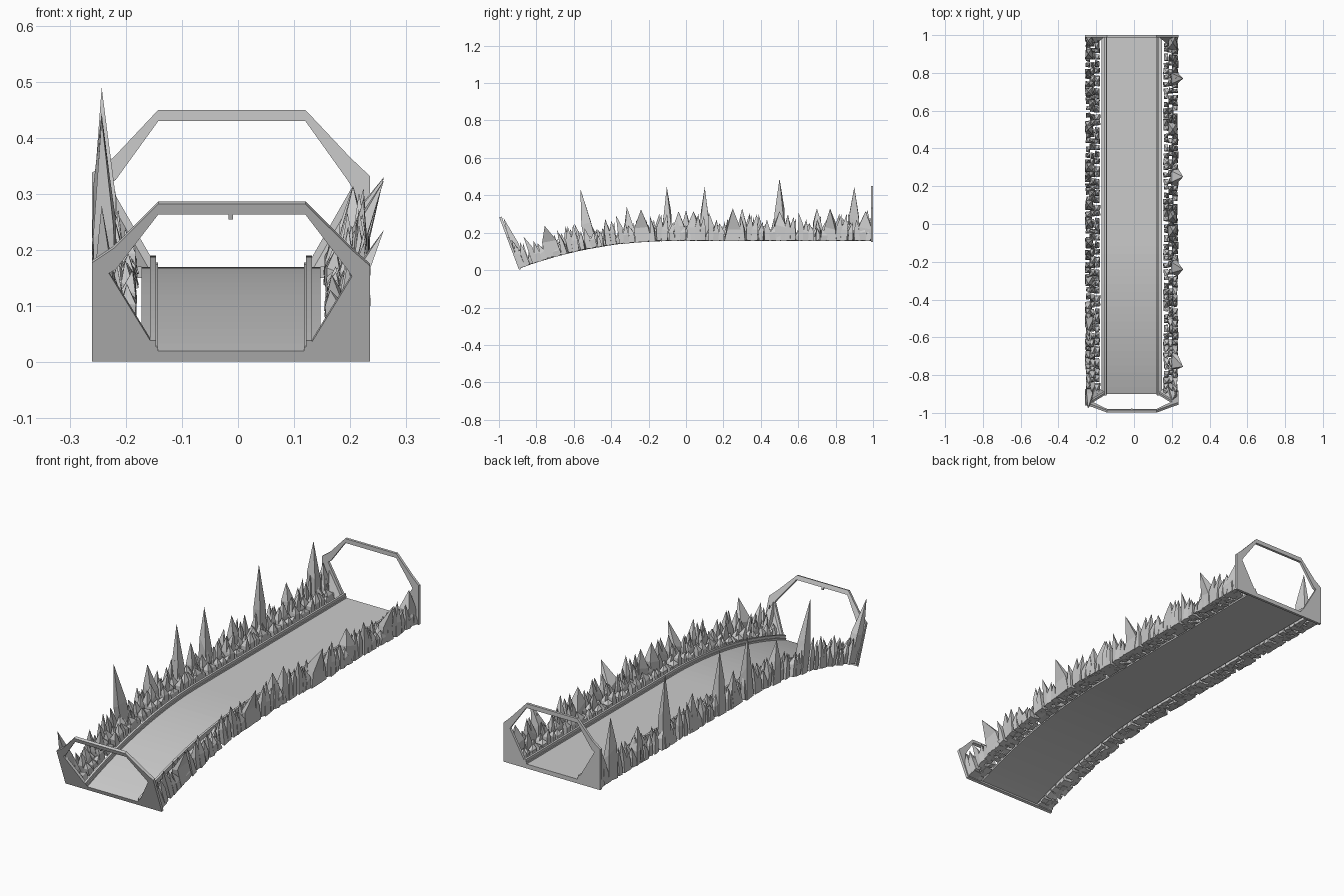
import bpy, bmesh, math, random
from mathutils import Vector

if "Cube" in bpy.data.objects:
    bpy.data.objects.remove(bpy.data.objects["Cube"])

R, BEND_Y, DECK_Z = 2.34, -0.076, 0.17   # ramp radius, where the bend starts, flat deck height
START, END = -0.918, 1.0                 # distance along the track
CX = -0.0125                             # centre line of the track


def track(x, s, h):
    """Point at sideways x, distance s along the track, height h above the deck."""
    if s >= BEND_Y:
        return Vector((x, s, DECK_Z + h))
    a = (BEND_Y - s) / R
    return Vector((x, BEND_Y - R * math.sin(a) - h * math.sin(a),
                   DECK_Z - R * (1 - math.cos(a)) + h * math.cos(a)))


def finish(name, bm):
    bmesh.ops.recalc_face_normals(bm, faces=bm.faces)
    me = bpy.data.meshes.new(name)
    bm.to_mesh(me)
    bm.free()
    ob = bpy.data.objects.new(name, me)
    bpy.context.collection.objects.link(ob)
    return ob


def sweep(bm, profile, s0, s1, steps):
    """Closed x/h profile carried along the track."""
    rings = []
    for i in range(steps + 1):
        s = s0 + (s1 - s0) * i / steps
        rings.append([bm.verts.new(track(x, s, h)) for x, h in profile])
    n = len(profile)
    for a, b in zip(rings, rings[1:]):
        for j in range(n):
            bm.faces.new((a[j], a[(j + 1) % n], b[(j + 1) % n], b[j]))
    bm.faces.new(rings[0])
    bm.faces.new(rings[-1])


def box(x0, x1, h0, h1):
    return [(x0, h0), (x1, h0), (x1, h1), (x0, h1)]


# Deck
bm = bmesh.new()
sweep(bm, box(-0.172, 0.147, -0.008, 0), START, END, 48)
finish("deck", bm)

# Kerb rails with a lower inner step
bm = bmesh.new()
for side in (-1, 1):
    rail = [(0.130, 0), (0.130, 0.008), (0.134, 0.008), (0.134, 0.02),
            (0.144, 0.02), (0.144, 0)]
    sweep(bm, [(CX + side * x, h) for x, h in rail], START, END, 48)
finish("kerb_rails", bm)

# Gate frames: outer and inner outlines bridged, then given thickness
outer = [(-0.26, -0.02), (0.235, -0.02), (0.235, 0.162), (0.2, 0.195),
         (0.12, 0.28), (-0.142, 0.28), (-0.222, 0.195), (-0.26, 0.168)]
inner = [(-0.145, 0), (0.122, 0), (0.203, 0.142), (0.195, 0.155),
         (0.12, 0.26), (-0.142, 0.26), (-0.218, 0.155), (-0.23, 0.148)]


def gate(name, s0, s1):
    bm = bmesh.new()
    rows = [[[bm.verts.new(track(x, s, h)) for x, h in loop] for loop in (outer, inner)]
            for s in (s0, s1)]
    (o0, i0), (o1, i1) = rows
    for j in range(8):
        k = (j + 1) % 8
        for a, b in ((o0, i0), (i0, i1), (i1, o1), (o1, o0)):
            bm.faces.new((a[j], a[k], b[k], b[j]))
    finish(name, bm)


gate("front_gate", START, START + 0.012)
gate("back_gate", END - 0.012, END)

# Triangular braces behind the front gate posts and in front of the back ones
bm = bmesh.new()
for s, d in ((START, 0.05), (END, -0.05)):
    for side in (-1, 1):
        pts = [track(CX + side * x, s + e, h) for x, h, e in
               ((0.245, 0, 0), (0.135, 0, 0), (0.19, 0, d), (0.218, 0.145, 0))]
        v = [bm.verts.new(p) for p in pts]
        for f in ((0, 1, 2), (0, 1, 3), (1, 2, 3), (2, 0, 3)):
            bm.faces.new([v[i] for i in f])
finish("gate_braces", bm)

# Small lamp under the front gate beam
bm = bmesh.new()
sweep(bm, box(CX - 0.004, CX + 0.004, 0.25, 0.262), START, START + 0.01, 1)
finish("gate_lamp", bm)


def rock(bm, rng, x, s, w, d, height, lean=(0, 0)):
    """Jagged four sided shard: rough base, rough shoulder, single tip."""
    lo, hi = (-0.26, -0.172) if x < 0 else (0.145, 0.236)
    rings = []
    for h, k in ((-0.012, 0.8), (height * 0.4, 0.72)):
        ring = []
        for sx, sy in ((-1, -1), (1, -1), (1, 1), (-1, 1)):
            px = x + sx * w * k * rng.uniform(0.7, 1.2)
            ps = s + sy * d * k * rng.uniform(0.7, 1.2)
            ring.append(bm.verts.new(track(min(max(px, lo), hi), min(max(ps, START + 0.005), END - 0.005),
                                           h * rng.uniform(0.7, 1.3))))
        rings.append(ring)
    tip = bm.verts.new(track(x + lean[0], min(s + lean[1], END - 0.003), height))
    a, b = rings
    bm.faces.new(a)
    for j in range(4):
        k = (j + 1) % 4
        bm.faces.new((a[j], a[k], b[k], b[j]))
        bm.faces.new((b[j], b[k], tip))


# Rock banks: the same module of shards repeated four times along each side
STEP = (END - START) / 4
for name, side in (("left_rocks", -1), ("right_rocks", 1)):
    bm = bmesh.new()
    for m in range(4):
        rng = random.Random(11 if side < 0 else 5)
        for i in range(14):
            for col, (off, top) in enumerate(((0.183, 0.055), (0.208, 0.085), (0.23, 0.115))):
                s = START + STEP * (m + (i + 0.5 + rng.uniform(-0.3, 0.3)) / 14)
                h = top * rng.uniform(0.45, 1.25)
                rock(bm, rng, CX + side * off, s, rng.uniform(0.013, 0.022),
                     rng.uniform(0.014, 0.026), h,
                     (rng.uniform(-0.008, 0.008), rng.uniform(-0.015, 0.015)))
    rng = random.Random(3)
    if side < 0:
        # Tall spires
        for s, h in ((-0.9, 0.27), (-0.51, 0.31), (-0.3, 0.18), (-0.1, 0.275), (0.1, 0.275),
                     (0.3, 0.16), (0.5, 0.32), (0.7, 0.16), (0.9, 0.275), (0.97, 0.15), (0.0, 0.15)):
            rock(bm, rng, -0.237, s, 0.026, 0.034, h, (-0.006, 0))
    else:
        # Shards that lean outward past the bank
        for s in (-0.72, -0.23, 0.25, 0.77):
            rock(bm, rng, 0.215, s, 0.024, 0.05, 0.16, (0.045, 0))
        # Broad shards
        for s in (-0.9, -0.04, 0.04, 0.5, 0.96):
            rock(bm, rng, 0.205, s, 0.03, 0.045, 0.145)
    finish(name, bm)
